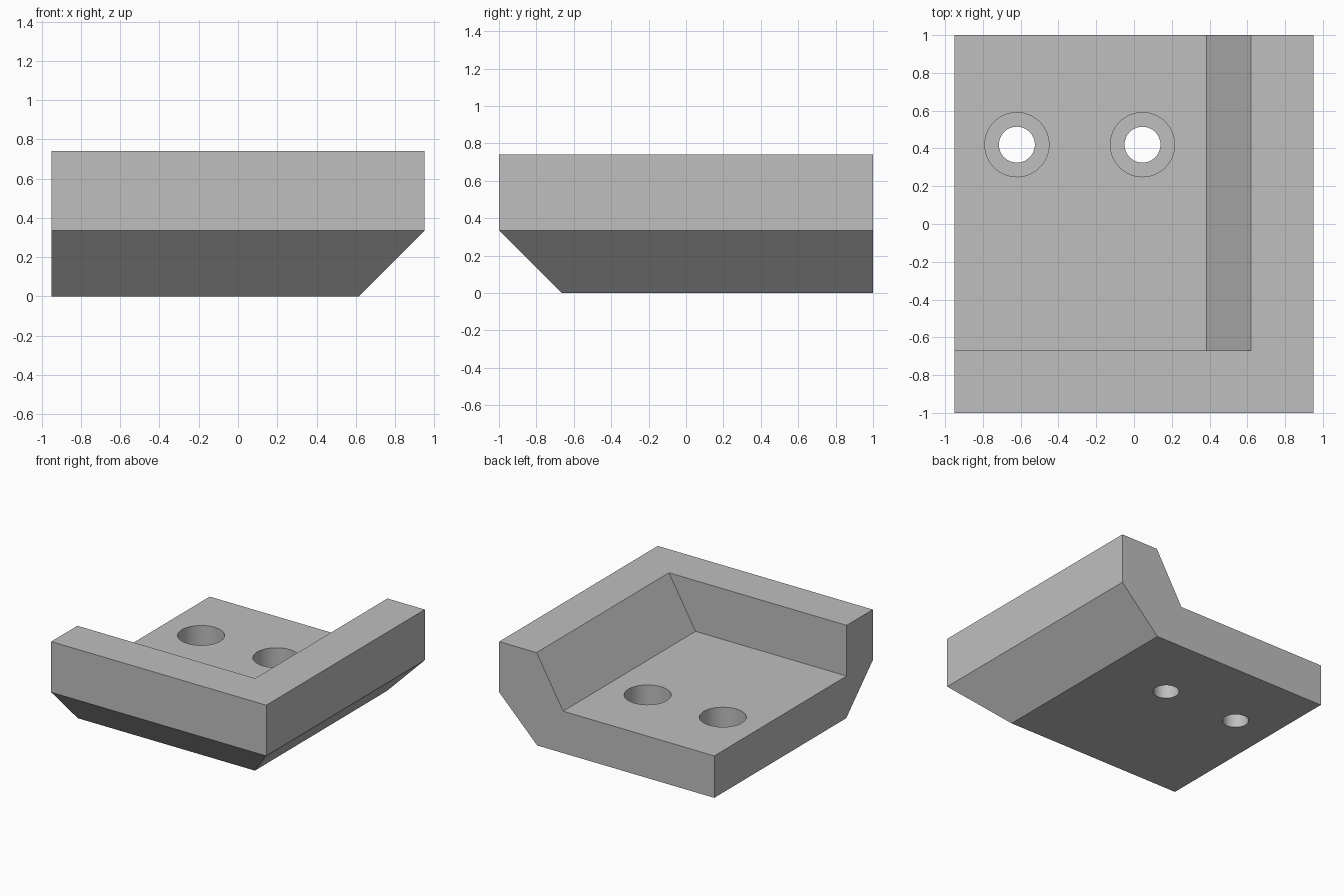
import bpy, bmesh, math
from mathutils import Vector, Matrix

if "Cube" in bpy.data.objects:
    bpy.data.objects.remove(bpy.data.objects["Cube"])

WIDTH, DEPTH, HEIGHT = 1.9, 2.0, 0.74
FLOOR = 0.335        # floor thickness, also the size of the outer chamfers
SEAT = 0.165         # height of the counterbore seat
HOLES = [(-0.62, 0.42), (0.045, 0.42)]

grey = bpy.data.materials.new("plain_grey")
grey.diffuse_color = (0.52, 0.52, 0.52, 1)
grey.use_nodes = True
grey.node_tree.nodes["Principled BSDF"].inputs["Base Color"].default_value = grey.diffuse_color


def make_object(name, bm):
    bmesh.ops.recalc_face_normals(bm, faces=bm.faces)
    mesh = bpy.data.meshes.new(name)
    bm.to_mesh(mesh)
    bm.free()
    mesh.materials.append(grey)
    obj = bpy.data.objects.new(name, mesh)
    bpy.context.collection.objects.link(obj)
    return obj


def cylinder(name, x, y, z0, z1, radius):
    bm = bmesh.new()
    bmesh.ops.create_cone(bm, cap_ends=True, segments=64, radius1=radius, radius2=radius,
                          depth=z1 - z0, matrix=Matrix.Translation((x, y, (z0 + z1) / 2)))
    return make_object(name, bm)


# Outer block with the lower right and lower front edges bevelled away
bm = bmesh.new()
bmesh.ops.create_cube(bm, size=1)
bmesh.ops.scale(bm, vec=(WIDTH, DEPTH, HEIGHT), verts=bm.verts)
bmesh.ops.translate(bm, vec=(0, 0, HEIGHT / 2), verts=bm.verts)
for point, normal in (((WIDTH / 2, 0, FLOOR), (1, 0, -1)),
                      ((0, -DEPTH / 2, FLOOR), (0, -1, -1))):
    cut = bmesh.ops.bisect_plane(bm, geom=bm.verts[:] + bm.edges[:] + bm.faces[:],
                                 plane_co=point, plane_no=Vector(normal).normalized(),
                                 clear_outer=True)
    edges = [e for e in bm.edges if e.is_boundary]
    bmesh.ops.holes_fill(bm, edges=edges, sides=0)
bracket = make_object("corner_bracket", bm)

# Pocket cutter: open to the left, back and top, with a sloping right wall
slope = (0.62 - 0.385) / (HEIGHT - FLOOR)
top = HEIGHT + 0.2
profile = [(-1.2, FLOOR), (0.385, FLOOR), (0.385 + slope * (top - FLOOR), top), (-1.2, top)]
bm = bmesh.new()
face = bm.faces.new([bm.verts.new((x, -0.67, z)) for x, z in profile])
ext = bmesh.ops.extrude_face_region(bm, geom=[face], use_keep_orig=True)
bmesh.ops.translate(bm, vec=(0, 1.9, 0),
                    verts=[v for v in ext["geom"] if isinstance(v, bmesh.types.BMVert)])
cutters = [make_object("pocket_cutter", bm)]

# Counterbored screw holes
for x, y in HOLES:
    cutters.append(cylinder("counterbore_cutter", x, y, SEAT, FLOOR + 0.1, 0.17))
    cutters.append(cylinder("through_hole_cutter", x, y, -0.1, SEAT + 0.08, 0.095))

for cutter in cutters:
    cutter.hide_render = True
    mod = bracket.modifiers.new(cutter.name, 'BOOLEAN')
    mod.operation = 'DIFFERENCE'
    mod.solver = 'EXACT'
    mod.object = cutter

# Bake the cuts, remove the cutters, smooth only the bores
deps = bpy.context.evaluated_depsgraph_get()
baked = bpy.data.meshes.new_from_object(bracket.evaluated_get(deps))
bracket.modifiers.clear()
bracket.data = baked
baked.name = "corner_bracket"
for cutter in cutters:
    bpy.data.objects.remove(cutter, do_unlink=True)

bpy.ops.object.select_all(action='DESELECT')
bracket.select_set(True)
bpy.context.view_layer.objects.active = bracket
bpy.ops.object.shade_smooth_by_angle(angle=math.radians(25))
